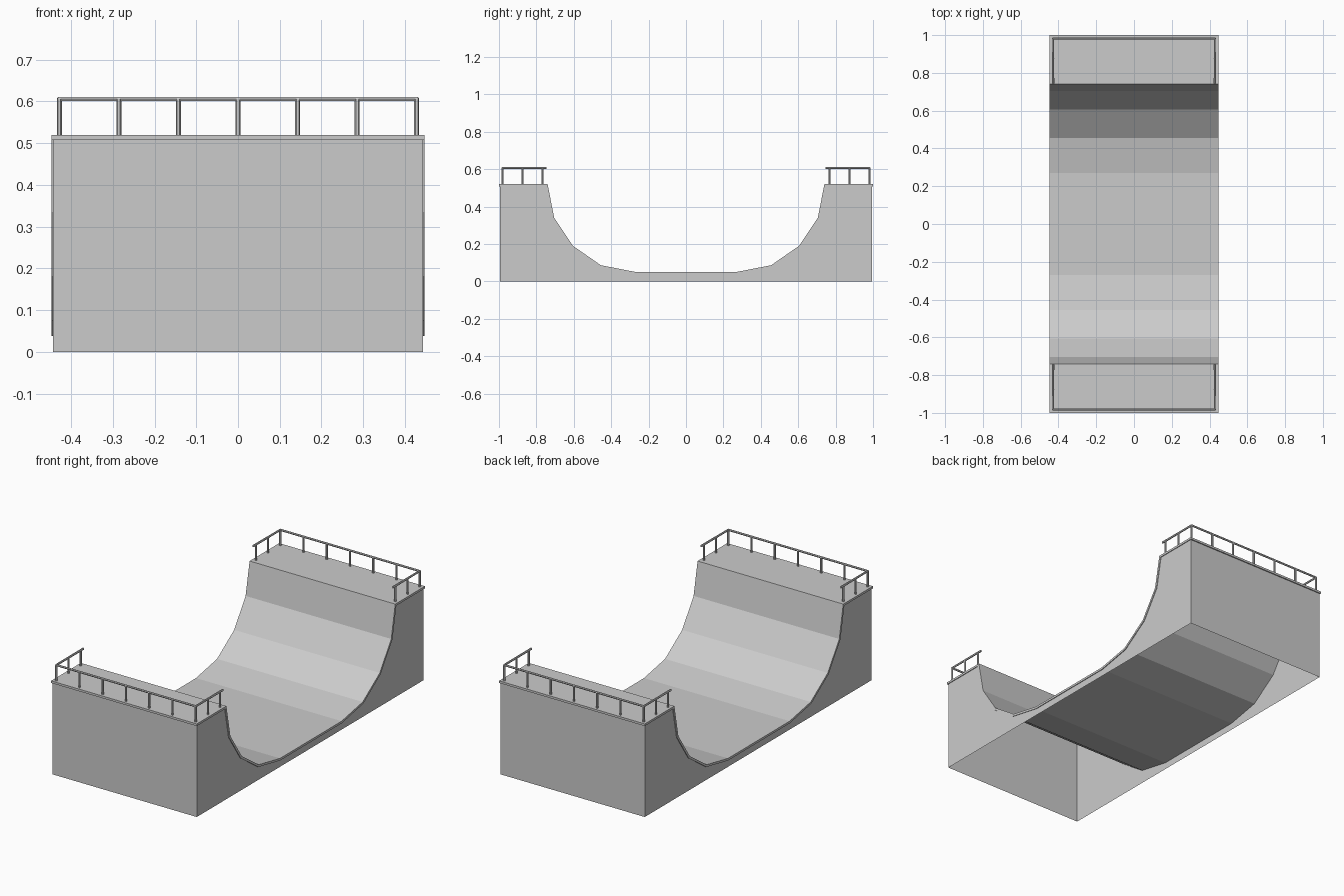
import bpy
import bmesh
from mathutils import Vector

cube = bpy.data.objects.get("Cube")
if cube:
    bpy.data.objects.remove(cube, do_unlink=True)

# One plain grey for the whole ramp
grey = bpy.data.materials.new("plain_grey")
grey.use_nodes = True
colour = (0.6, 0.6, 0.6, 1)
grey.diffuse_color = colour
grey.node_tree.nodes["Principled BSDF"].inputs["Base Color"].default_value = colour

HALF_W, WALL_X, WALL_Y = 0.447, 0.443, 0.994
TOP, SKIN, PIPE = 0.52, 0.012, 0.006

# Deck edge, curved transition and flat bottom, mirrored front to back
half = [(1, TOP), (0.74, TOP), (0.705, 0.34), (0.605, 0.19), (0.455, 0.086), (0.27, 0.05)]
profile = [(-y, z) for y, z in half] + half[::-1]


def finish(name, bm):
    mesh = bpy.data.meshes.new(name)
    bm.to_mesh(mesh)
    bm.free()
    mesh.materials.append(grey)
    obj = bpy.data.objects.new(name, mesh)
    bpy.context.collection.objects.link(obj)
    return obj


# Riding surface and decks: one bent sheet with thickness
bm = bmesh.new()
rows = [[bm.verts.new((x, y, z)) for x in (-HALF_W, HALF_W)] for y, z in profile]
for a, b in zip(rows, rows[1:]):
    bm.faces.new((a[0], a[1], b[1], b[0]))
sheet = finish("riding_surface", bm)
solid = sheet.modifiers.new("thickness", "SOLIDIFY")
solid.thickness = SKIN
solid.offset = -1
solid.use_even_offset = True

# Side panels follow the sheet; the bottom stays open
for name, x in (("right_side_panel", -WALL_X), ("left_side_panel", WALL_X)):
    bm = bmesh.new()
    outline = [(-WALL_Y, 0), (WALL_Y, 0)]
    outline += [(max(-WALL_Y, min(WALL_Y, y)), z - SKIN / 2) for y, z in profile[::-1]]
    verts = [bm.verts.new((x, y, z)) for y, z in outline]
    bm.faces.new(verts if x > 0 else verts[::-1])
    finish(name, bm)

# End walls under the decks
for name, s in (("front_wall", -1), ("back_wall", 1)):
    bm = bmesh.new()
    corners = [(-1, 0), (1, 0), (1, TOP - SKIN / 2), (-1, TOP - SKIN / 2)]
    verts = [bm.verts.new((x * WALL_X, s * WALL_Y, z)) for x, z in corners]
    bm.faces.new(verts if s < 0 else verts[::-1])
    finish(name, bm)


def pipes(name, paths):
    """Round pipes along straight-segment paths, turned into a mesh."""
    curve = bpy.data.curves.new(name, "CURVE")
    curve.dimensions = "3D"
    curve.bevel_depth = PIPE
    curve.bevel_resolution = 1
    curve.use_fill_caps = True
    for path in paths:
        spline = curve.splines.new("POLY")
        spline.points.add(len(path) - 1)
        for point, co in zip(spline.points, path):
            point.co = (*co, 1)
    curve.materials.append(grey)
    obj = bpy.data.objects.new(name, curve)
    bpy.context.collection.objects.link(obj)
    bpy.ops.object.select_all(action="DESELECT")
    obj.select_set(True)
    bpy.context.view_layer.objects.active = obj
    bpy.ops.object.convert(target="MESH")
    bpy.ops.object.shade_smooth_by_angle()


# Guard rails around three sides of each deck
RAIL_X, RAIL_Y, RAIL_Z = 0.428, 0.982, 0.606
for end, s in (("front", -1), ("back", 1)):
    corners = [(-RAIL_X, 0.745), (-RAIL_X, RAIL_Y), (RAIL_X, RAIL_Y), (RAIL_X, 0.745)]
    pipes(end + "_top_rail", [[Vector((x, s * y, RAIL_Z)) for x, y in corners]])
    feet = [(RAIL_X * i / 3, RAIL_Y) for i in range(-3, 4)]
    feet += [(x, y) for x in (-RAIL_X, RAIL_X) for y in (0.875, 0.768)]
    pipes(end + "_rail_posts", [[(x, s * y, TOP - 0.004), (x, s * y, RAIL_Z)] for x, y in feet])
